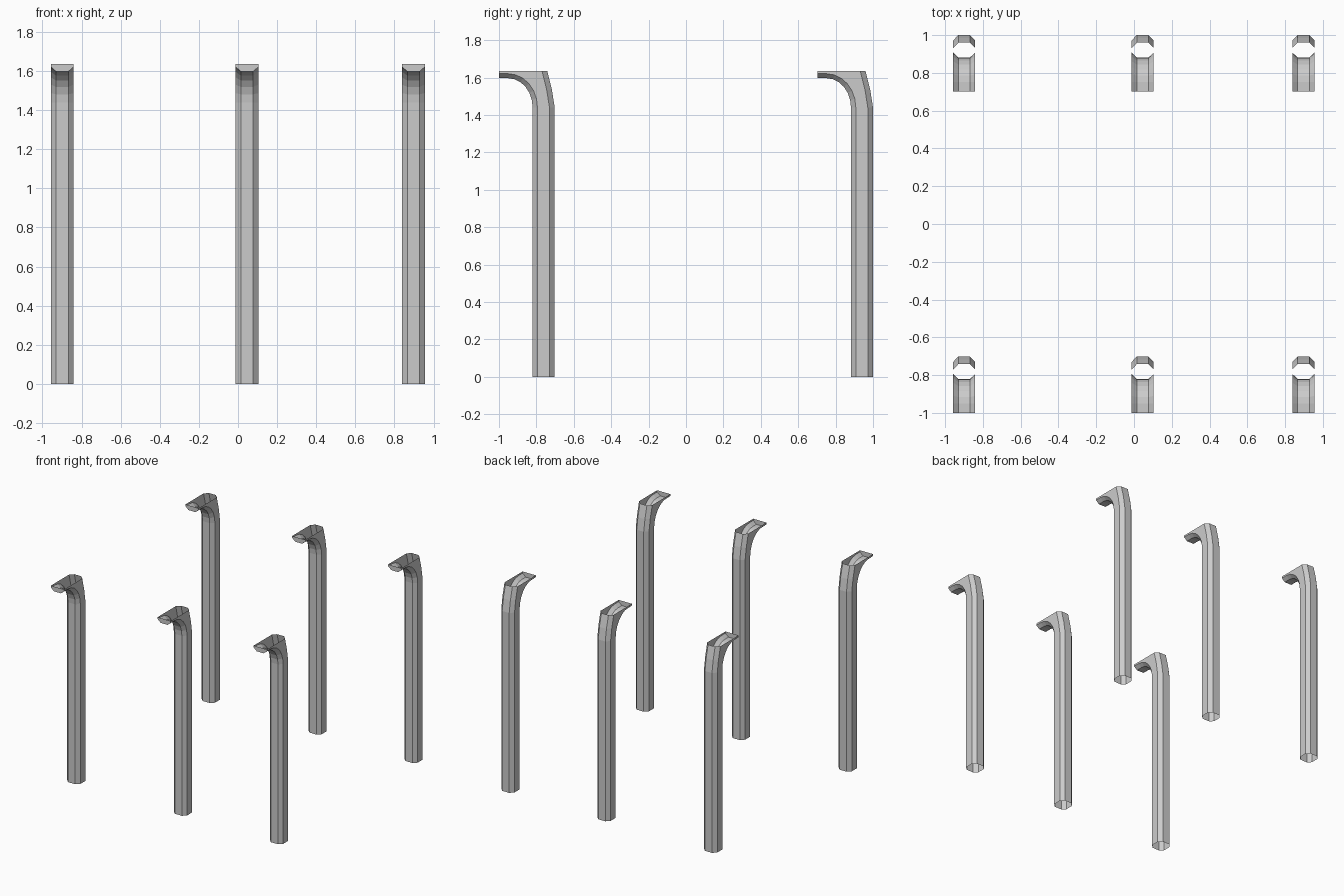
import bpy, bmesh, math

if "Cube" in bpy.data.objects:
    bpy.data.objects.remove(bpy.data.objects["Cube"])

HI, HO = 0.031, 0.0585      # half widths: flat front/back face, full post
TIP, TOP, BEND = -1.0, 1.635, 1.44
SEG = 6


def hook_curve(y0, z_tip):
    """Side outline: straight post, quarter bend, short level lip (y, z)."""
    pts = [(y0, 0.0)]
    y1 = -0.95
    for i in range(SEG + 1):
        a = math.pi / 2 * i / SEG
        pts.append((y1 + (y0 - y1) * math.cos(a), BEND + (z_tip - BEND) * math.sin(a)))
    return pts + [(TIP, z_tip)]


def back_curve(y0):
    return [(y0, 0.0), (y0, BEND), (y0 - 0.015, 1.535), (y0 - 0.040, TOP)]


def build_post_mesh():
    bm = bmesh.new()

    def line(pts, x):
        return [bm.verts.new((x, y, z)) for y, z in pts]

    def strip(a, b):
        for i in range(len(a) - 1):
            bm.faces.new((a[i], b[i], b[i + 1], a[i + 1]))

    front, front_side = hook_curve(-0.82, 1.597), hook_curve(-0.794, 1.621)
    back_side, back = back_curve(-0.73), back_curve(-0.702)
    half = {}
    for s in (-1, 1):
        f, c = line(front, s * HI), line(front_side, s * HO)
        d, b = line(back_side, s * HO), line(back, s * HI)
        t = bm.verts.new((s * HO, TIP, TOP))
        strip(f, c)                                   # front chamfer
        strip(d, b)                                   # back chamfer
        bm.faces.new(c + [t] + d[::-1])               # flat side
        half[s] = (f, c, t, b)
    (fl, cl, tl, bl), (fr, cr, tr, br) = half[-1], half[1]
    strip(fl, fr)                                     # front and underside of hook
    strip(br, bl)                                     # back
    bm.faces.new((fl[-1], fr[-1], cr[-1], tr, tl, cl[-1]))  # hook end
    bmesh.ops.recalc_face_normals(bm, faces=bm.faces)
    # open shell: make sure the normals point outward
    bm.faces.ensure_lookup_table()
    if bm.faces[-1].normal.y > 0:
        bmesh.ops.reverse_faces(bm, faces=bm.faces)
    me = bpy.data.meshes.new("hooked_post")
    bm.to_mesh(me)
    bm.free()
    return me


# Two rows of three posts sharing one mesh
mesh = build_post_mesh()
for row, y in (("front", 0.0), ("back", 1.702)):
    for side, x in (("left", -0.899), ("middle", 0.046), ("right", 0.897)):
        ob = bpy.data.objects.new(f"{row}_{side}_post", mesh)
        ob.location = (x, y, 0)
        bpy.context.collection.objects.link(ob)
